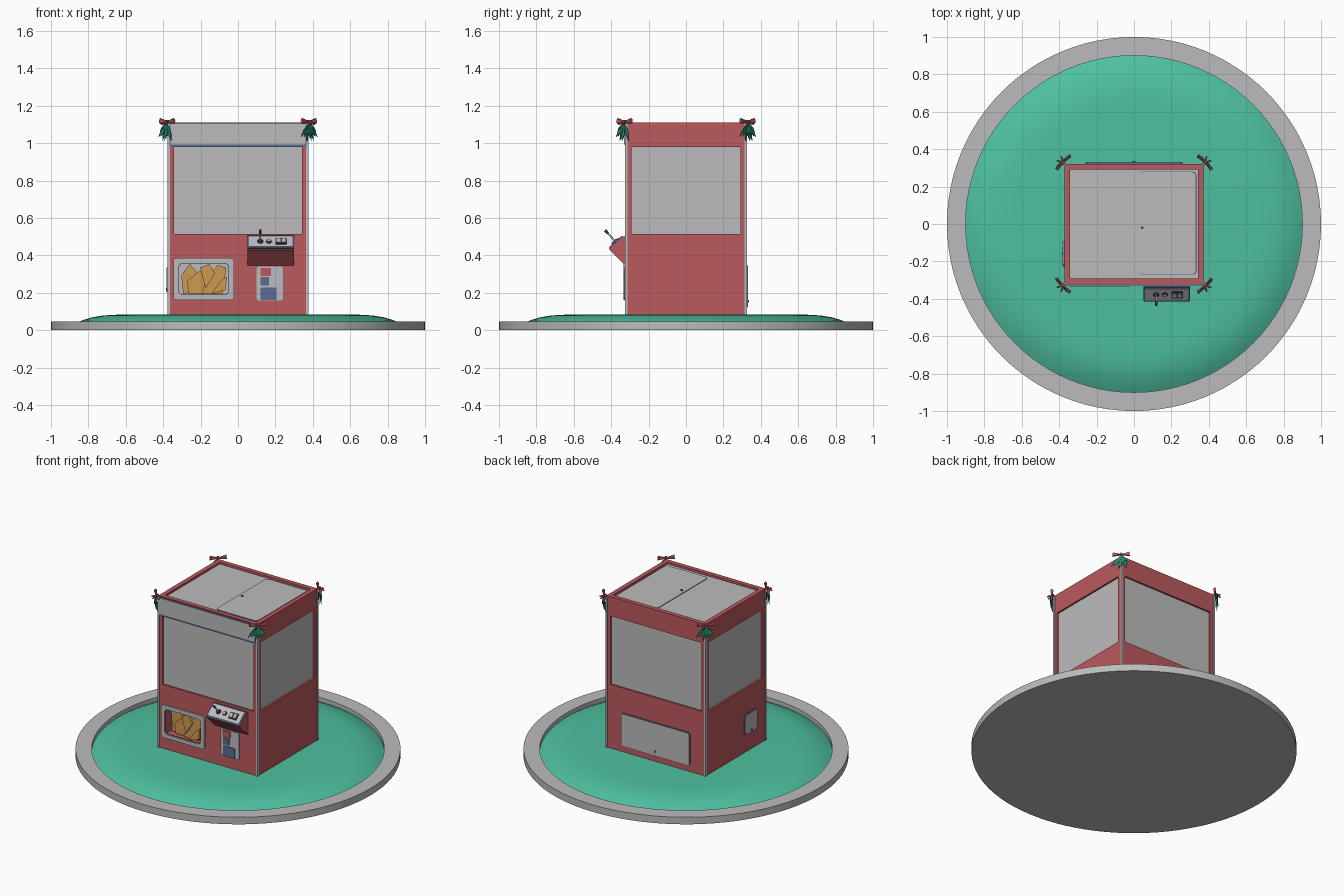
import bpy, bmesh
from math import sin, cos, pi, radians
from mathutils import Matrix, Vector

if "Cube" in bpy.data.objects:
    bpy.data.objects.remove(bpy.data.objects["Cube"])


def material(name, r, g, b):
    m = bpy.data.materials.new(name)
    m.use_nodes = True
    m.diffuse_color = (r, g, b, 1)
    m.node_tree.nodes["Principled BSDF"].inputs["Base Color"].default_value = (r, g, b, 1)
    return m


RED = material("cabinet red", 0.5, 0.1, 0.11)
GREY = material("panel grey", 0.5, 0.5, 0.51)
BLUE = material("steel blue", 0.1, 0.15, 0.28)
GREEN = material("turf green", 0.075, 0.53, 0.35)
LEAF = material("leaf green", 0.02, 0.25, 0.15)
ORANGE = material("toy orange", 0.62, 0.32, 0.08)
DARK = material("charcoal", 0.05, 0.05, 0.06)


def finish(bm, name, mat, matrix=None, smooth=False):
    bmesh.ops.recalc_face_normals(bm, faces=bm.faces)
    me = bpy.data.meshes.new(name)
    bm.to_mesh(me)
    bm.free()
    if matrix:
        me.transform(matrix)
    me.materials.append(mat)
    ob = bpy.data.objects.new(name, me)
    bpy.context.collection.objects.link(ob)
    if smooth:
        bpy.ops.object.select_all(action='DESELECT')
        ob.select_set(True)
        bpy.context.view_layer.objects.active = ob
        bpy.ops.object.shade_smooth_by_angle(angle=radians(35))
    return ob


def box(name, lo, hi, mat, matrix=None):
    lo, hi = Vector(lo), Vector(hi)
    bm = bmesh.new()
    bmesh.ops.create_cube(bm, size=1)
    for v in bm.verts:
        v.co = Vector(a + (b - a) * (c + 0.5) for a, b, c in zip(lo, hi, v.co))
    return finish(bm, name, mat, matrix)


def prism(name, pts, depth, mat, matrix=None):
    """Extrude a flat outline along local z."""
    bm = bmesh.new()
    f = bm.faces.new([bm.verts.new((x, y, 0)) for x, y in pts])
    new = bmesh.ops.extrude_face_region(bm, geom=[f])["geom"]
    bmesh.ops.translate(bm, vec=(0, 0, depth), verts=[g for g in new if isinstance(g, bmesh.types.BMVert)])
    return finish(bm, name, mat, matrix)


def rounded(w, h, r, n=4):
    pts = []
    for q, (sx, sy) in enumerate(((1, 1), (-1, 1), (-1, -1), (1, -1))):
        for i in range(n + 1):
            a = (q + i / n) * pi / 2
            pts.append((sx * (w / 2 - r) + r * cos(a), sy * (h / 2 - r) + r * sin(a)))
    return pts


def ring(name, outer, inner, depth, mat, matrix):
    bm = bmesh.new()
    loops = [[bm.verts.new((x, y, z)) for x, y in pts]
             for pts, z in ((outer, 0), (outer, depth), (inner, depth), (inner, 0))]
    n = len(outer)
    for k in range(4):
        a, b = loops[k], loops[(k + 1) % 4]
        for i in range(n):
            j = (i + 1) % n
            bm.faces.new((a[i], a[j], b[j], b[i]))
    return finish(bm, name, mat, matrix)


def lathe(name, profile, mat):
    bm = bmesh.new()
    vs = [bm.verts.new((r, 0, z)) for r, z in profile]
    es = [bm.edges.new(p) for p in zip(vs, vs[1:])]
    bmesh.ops.spin(bm, geom=vs + es, cent=(0, 0, 0), axis=(0, 0, 1), angle=2 * pi, steps=96)
    bmesh.ops.remove_doubles(bm, verts=bm.verts, dist=0.0005)
    return finish(bm, name, mat, smooth=True)


def rod(name, a, b, r1, r2, mat, matrix=None, seg=12):
    a, b = Vector(a), Vector(b)
    d = b - a
    m = Matrix.Translation((a + b) / 2) @ d.to_track_quat('Z', 'Y').to_matrix().to_4x4()
    bm = bmesh.new()
    bmesh.ops.create_cone(bm, cap_ends=True, segments=seg, radius1=r1, radius2=r2, depth=d.length)
    return finish(bm, name, mat, (matrix @ m) if matrix else m, True)


def face(x, y, z, turn=0, tilt=90):
    """Placement whose local z points out of a wall."""
    return (Matrix.Translation((x, y, z)) @ Matrix.Rotation(radians(turn), 4, 'Z')
            @ Matrix.Rotation(radians(tilt), 4, 'X'))


# Round base with raised turf
lathe("base_disc", [(0, 0), (1, 0), (1, 0.048), (0.9, 0.048), (0.9, 0.02)], GREY)
lathe("turf_mound", [(0.9, 0.02), (0.87, 0.036), (0.83, 0.054), (0.78, 0.069),
                     (0.72, 0.079), (0.65, 0.083), (0, 0.083)], GREEN)

# Cabinet: lower body, posts, header, glass and roof
W, D = 0.372, 0.322
body = box("lower_body", (-W, -D, 0.075), (W, D, 0.515), RED)
cutter = box("prize_cutter", (-0.322, -0.4, 0.185), (-0.044, -0.24, 0.362), RED)
cut = body.modifiers.new("prize_opening", 'BOOLEAN')
cut.operation = 'DIFFERENCE'
cut.object = cutter
bpy.context.view_layer.objects.active = body
bpy.ops.object.modifier_apply(modifier=cut.name)
bpy.data.objects.remove(cutter)

for sx in (-1, 1):
    for sy in (-1, 1):
        tag = ("left" if sx > 0 else "right") + ("_back" if sy > 0 else "_front")
        mirror = Matrix.Diagonal((sx, sy, 1, 1))
        box("post_" + tag, (W - 0.03, D - 0.03, 0.515), (W, D, 0.98), RED, mirror).data.flip_normals()
        box("corner_trim_" + tag, (W - 0.008, D - 0.008, 0.08), (W + 0.004, D + 0.004, 1.105), GREY, mirror)
ring("header", rounded(2 * W, 2 * D, 0.001), rounded(2 * W - 0.06, 2 * D - 0.06, 0.001),
     0.132, RED, Matrix.Translation((0, 0, 0.98)))
box("glass_case", (-W + 0.012, -D + 0.012, 0.5), (W - 0.012, D - 0.012, 0.99), GREY)
box("roof_panel", (-W + 0.02, -D + 0.02, 0.99), (W - 0.02, D - 0.02, 1.098), GREY)

# Roof hatch with its edging
ring("roof_hatch_edge", rounded(0.315, 0.55, 0.02), rounded(0.303, 0.538, 0.018), 0.003, BLUE,
     Matrix.Translation((0.178, 0.005, 1.098)))
prism("roof_hatch", rounded(0.309, 0.544, 0.019), 0.005, GREY, Matrix.Translation((0.174, 0.005, 1.098)))
rod("roof_lock", (0.045, -0.02, 1.1), (0.045, -0.02, 1.108), 0.007, 0.007, DARK)

# Front sign board
prism("sign_backing", rounded(0.73, 0.125, 0.004), 0.005, BLUE, face(0, -D, 1.043))
prism("sign_board", rounded(0.722, 0.108, 0.004), 0.009, GREY, face(0, -D, 1.048))

# Service hatches on the back and the right side
for name, w, h, place in (("back_hatch", 0.52, 0.225, face(0, D, 0.235, 180)),
                          ("side_hatch", 0.135, 0.14, face(-W, -0.16, 0.27, -90))):
    prism(name + "_edge", rounded(w, h, 0.02), 0.006, BLUE, place)
    prism(name, rounded(w - 0.008, h - 0.008, 0.018), 0.009, GREY, place)
    rod(name + "_lock", (0, -h * 0.36, 0.005), (0, -h * 0.36, 0.014), 0.007, 0.007, BLUE, place)

# Prize door: frame, liner and angular toys
door = face(-0.183, -D, 0.274)
ring("prize_frame", rounded(0.325, 0.222, 0.015), rounded(0.272, 0.172, 0.025), 0.012, GREY, door)
ring("prize_frame_lip", rounded(0.278, 0.178, 0.026), rounded(0.266, 0.166, 0.024), 0.004, BLUE, door)
box("prize_liner", (-0.139, -0.088, -0.08), (0.139, 0.088, -0.07), GREY, door)
shards = [[(-0.12, 0.02), (-0.075, 0.08), (-0.03, 0.03), (-0.07, -0.07), (-0.11, -0.08)],
          [(-0.08, -0.08), (-0.09, -0.01), (-0.02, 0.045), (0.03, -0.02), (0.0, -0.08)],
          [(-0.01, -0.08), (0.01, 0.0), (0.075, 0.075), (0.12, 0.06), (0.1, -0.08)],
          [(-0.02, 0.06), (0.03, 0.08), (0.06, 0.03), (0.01, -0.05)],
          [(0.04, -0.08), (0.09, -0.01), (0.125, 0.015), (0.115, -0.06)]]
for i, pts in enumerate(shards):
    prism("toy_piece_%d" % (i + 1), pts, 0.02, ORANGE, door @ Matrix.Translation((0, 0, -0.06 + 0.011 * i)))

# Control console
side = Matrix(((0, 0, 1, 0.05), (1, 0, 0, 0), (0, 1, 0, 0), (0, 0, 0, 1)))
prism("console", [(-0.31, 0.345), (-D, 0.345), (-0.408, 0.428), (-0.408, 0.436),
                  (-0.336, 0.5), (-0.31, 0.5)], 0.25, RED, side)
desk = face(0.175, -0.372, 0.468, 0, 42)
prism("console_top", rounded(0.25, 0.1, 0.004), 0.006, BLUE, desk)
prism("console_panel", rounded(0.232, 0.082, 0.004), 0.009, GREY, desk)
rod("stick_base", (-0.056, 0, 0.008), (-0.056, 0, 0.018), 0.017, 0.012, DARK, desk)
rod("stick", (-0.056, 0, 0.01), (-0.056, 0, 0.075), 0.005, 0.005, GREY, desk)
rod("stick_grip", (-0.056, 0, 0.065), (-0.056, 0, 0.09), 0.006, 0.008, DARK, desk)
rod("round_button_rim", (-0.01, 0, 0.008), (-0.01, 0, 0.013), 0.016, 0.015, DARK, desk)
rod("round_button", (-0.01, 0, 0.012), (-0.01, 0, 0.018), 0.01, 0.009, GREY, desk)
prism("button_plate", rounded(0.06, 0.045, 0.004), 0.013, DARK, desk @ Matrix.Translation((0.056, 0, 0)))
for x in (0.042, 0.07):
    prism("square_button", rounded(0.02, 0.026, 0.003), 0.017, GREY, desk @ Matrix.Translation((x, 0, 0)))

# Coin unit
coin = face(0.17, -D, 0.25)
prism("coin_plate_edge", rounded(0.144, 0.184, 0.01), 0.004, BLUE, coin)
prism("coin_plate", rounded(0.14, 0.18, 0.01), 0.008, GREY, coin)
for name, x, y, w, h, d, mat in (("coin_slot", -0.022, 0.062, 0.056, 0.042, 0.013, RED),
                                 ("coin_return", -0.026, 0.012, 0.046, 0.046, 0.012, BLUE),
                                 ("coin_tray", -0.006, -0.055, 0.086, 0.068, 0.013, BLUE)):
    prism(name, rounded(w, h, 0.004), d, mat, coin @ Matrix.Translation((x, y, 0)))

# Bow and hanging sprig at each upper corner
for i, (x, y, turn) in enumerate(((W, D, -45), (-W, D, 45), (-W, -D, 135), (W, -D, -135))):
    at = Matrix.Translation((x * 1.018, y * 1.02, 1.115)) @ Matrix.Rotation(radians(turn), 4, 'Z')
    flat = at @ Matrix.Diagonal((1, 0.6, 1, 1))
    for s in (-1, 1):
        rod("bow_loop_%d" % i, (0, 0, 0), (s * 0.052, 0, 0.004), 0.004, 0.016, RED, flat, 8)
        rod("bow_tail_%d" % i, (0, 0, 0), (s * 0.016, 0.03, -0.014), 0.004, 0.005, RED, at, 6)
    rod("bow_knot_%d" % i, (0, -0.01, 0), (0, 0.012, 0), 0.009, 0.009, RED, at, 8)
    for k in range(9):
        a = radians(-40 + 10 * k)
        length = 0.098 - 0.016 * (k % 3)
        leaf = (at @ Matrix.Translation((0, 0.004 + 0.005 * (k % 3), -0.008))
                @ Matrix.Rotation(a, 4, 'Y') @ Matrix.Rotation(radians(90), 4, 'X'))
        prism("leaf_%d" % i, [(-0.002, 0), (0.002, 0), (0.008, -length * 0.65), (0, -length),
                              (-0.008, -length * 0.65)], 0.003, LEAF, leaf)
